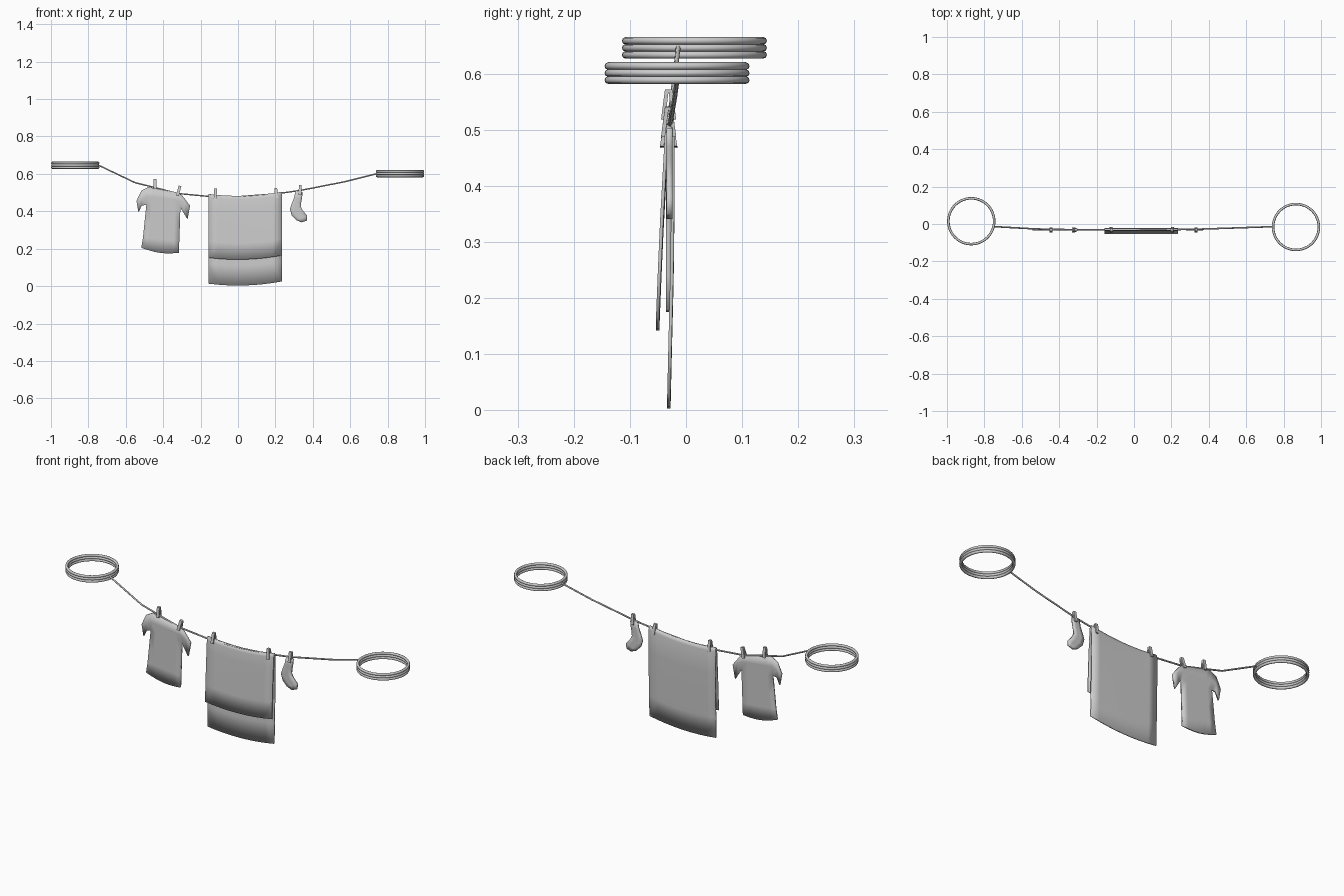
import bpy, bmesh, math
from mathutils import Matrix, Vector

if "Cube" in bpy.data.objects:
    bpy.data.objects.remove(bpy.data.objects["Cube"])

grey = bpy.data.materials.new("light grey")
grey.use_nodes = True
grey.diffuse_color = (0.6, 0.6, 0.6, 1)
grey.node_tree.nodes["Principled BSDF"].inputs["Base Color"].default_value = (0.6, 0.6, 0.6, 1)


def finish(name, bm, smooth=True):
    mesh = bpy.data.meshes.new(name)
    bmesh.ops.recalc_face_normals(bm, faces=bm.faces)
    for f in bm.faces:
        f.smooth = smooth
    bm.to_mesh(mesh)
    bm.free()
    mesh.materials.append(grey)
    obj = bpy.data.objects.new(name, mesh)
    bpy.context.collection.objects.link(obj)
    return obj


def add_grid(bm, rows):
    verts = [[bm.verts.new(p) for p in row] for row in rows]
    for a, b in zip(verts, verts[1:]):
        for i in range(len(a) - 1):
            bm.faces.new((a[i], a[i + 1], b[i + 1], b[i]))


def cloth(name, grids, thickness):
    bm = bmesh.new()
    for rows in grids:
        add_grid(bm, rows)
    bmesh.ops.remove_doubles(bm, verts=bm.verts, dist=0.0005)
    obj = finish(name, bm)
    mod = obj.modifiers.new("thickness", "SOLIDIFY")
    mod.thickness = thickness
    mod.offset = 0
    return obj


def strip(left, right, cols, y):
    """Grid rows spanning two side outlines given as (x, z) points."""
    return [[(a[0] + (b[0] - a[0]) * i / cols, y, a[1] + (b[1] - a[1]) * i / cols)
             for i in range(cols + 1)] for a, b in zip(left, right)]


# Coiled rope loops at both ends
def coil(name, x, y, z):
    bm = bmesh.new()
    tube, radius, seg, sides = 0.0068, 0.1225, 48, 8
    for level in (-1, 0, 1):
        ring = []
        for i in range(seg):
            a = math.tau * i / seg
            section = []
            for j in range(sides):
                t = math.tau * j / sides
                r = radius + tube * math.cos(t)
                section.append(bm.verts.new((x + r * math.cos(a), y + r * math.sin(a),
                                             z + level * 0.0125 + tube * math.sin(t))))
            ring.append(section)
        for i in range(seg):
            a, b = ring[i], ring[(i + 1) % seg]
            for j in range(sides):
                k = (j + 1) % sides
                bm.faces.new((a[j], b[j], b[k], a[k]))
    finish(name, bm)


coil("right_rope_coil", -0.87, 0.015, 0.646)
coil("left_rope_coil", 0.866, -0.016, 0.601)

# Sagging line
path = [(-0.745, -0.014, 0.646), (-0.55, -0.025, 0.553), (-0.445, -0.029, 0.527),
        (-0.32, -0.03, 0.495), (-0.16, -0.031, 0.48), (0, -0.031, 0.478),
        (0.2, -0.03, 0.493), (0.33, -0.028, 0.511), (0.57, -0.02, 0.558), (0.742, -0.014, 0.601)]
curve = bpy.data.curves.new("washing_line", "CURVE")
curve.dimensions = "3D"
curve.bevel_depth = 0.0042
curve.bevel_resolution = 1
curve.use_fill_caps = True
spline = curve.splines.new("POLY")
spline.points.add(len(path) - 1)
for point, co in zip(spline.points, path):
    point.co = (*co, 1)
curve.materials.append(grey)
bpy.context.collection.objects.link(bpy.data.objects.new("washing_line", curve))


# Towel folded over the line: (y, z) profile from front hem to back hem
profile = [(-0.0505, 0.142), (-0.047, 0.23), (-0.043, 0.32), (-0.038, 0.41), (-0.035, 0.465),
           (-0.032, 0.48), (-0.027, 0.48), (-0.0235, 0.465), (-0.0235, 0.35),
           (-0.025, 0.23), (-0.028, 0.11), (-0.0305, 0.003)]
cols = 8
xs = [-0.157 + 0.392 * i / cols for i in range(cols + 1)]
cloth("towel", [[[(x, y, z + 0.4 * x * x) for x in xs] for y, z in profile]], 0.006)

# Shirt: body plus two drooping sleeves sharing the shoulder edges
shirt_y = -0.031
left = [(-0.48, 0.53), (-0.487, 0.48), (-0.49, 0.435), (-0.5, 0.34), (-0.508, 0.26), (-0.517, 0.205)]
right = [(-0.32, 0.498), (-0.313, 0.46), (-0.308, 0.42), (-0.311, 0.32), (-0.314, 0.24), (-0.316, 0.178)]
body = strip(left, right, 6, shirt_y)
# Curved hem
body[-1] = [(x, y, z - 0.014 * math.sin(math.pi * i / 6)) for i, (x, y, z) in enumerate(body[-1])]
sleeve_a = strip([(-0.517, 0.51), (-0.543, 0.455), (-0.54, 0.425), (-0.532, 0.395)][:3],
                 left[:3], 2, shirt_y)
sleeve_a[2][0] = (-0.532, shirt_y, 0.393)
sleeve_b = strip(right[:3], [(-0.297, 0.483), (-0.256, 0.43), (-0.27, 0.357)], 2, shirt_y)
cloth("shirt", [body, sleeve_a, sleeve_b], 0.009)

# Sock
sock_left = [(0.308, 0.51), (0.299, 0.47), (0.287, 0.44), (0.277, 0.412),
             (0.287, 0.378), (0.312, 0.352), (0.34, 0.341)]
sock_right = [(0.346, 0.503), (0.342, 0.47), (0.337, 0.445), (0.336, 0.425),
              (0.347, 0.403), (0.37, 0.377), (0.368, 0.35)]
cloth("sock", [strip(sock_left, sock_right, 3, -0.0295)], 0.011)


# Pegs: two slats meeting at the top
def peg(name, x, z, lean, spread):
    bm = bmesh.new()
    for side in (-1, 1):
        made = bmesh.ops.create_cube(bm, size=1)["verts"]
        bmesh.ops.scale(bm, vec=(0.015, 0.007, 0.054), verts=made)
        for v in made:
            v.co.y += side * (0.003 + spread * (0.5 - v.co.z / 0.054))
    turn = Matrix.Rotation(lean, 4, "Y")
    bmesh.ops.transform(bm, matrix=Matrix.Translation(Vector((x, -0.031, z))) @ turn, verts=bm.verts)
    finish(name, bm, smooth=False)


pegs = [(-0.444, 0.545, 0.0, 0.007), (-0.317, 0.51, 0.25, 0.007), (-0.121, 0.495, 0.05, 0.009),
        (0.204, 0.497, -0.08, 0.009), (0.332, 0.514, 0.05, 0.007)]
for number, spec in enumerate(pegs, 1):
    peg(f"peg_{number}", *spec)
